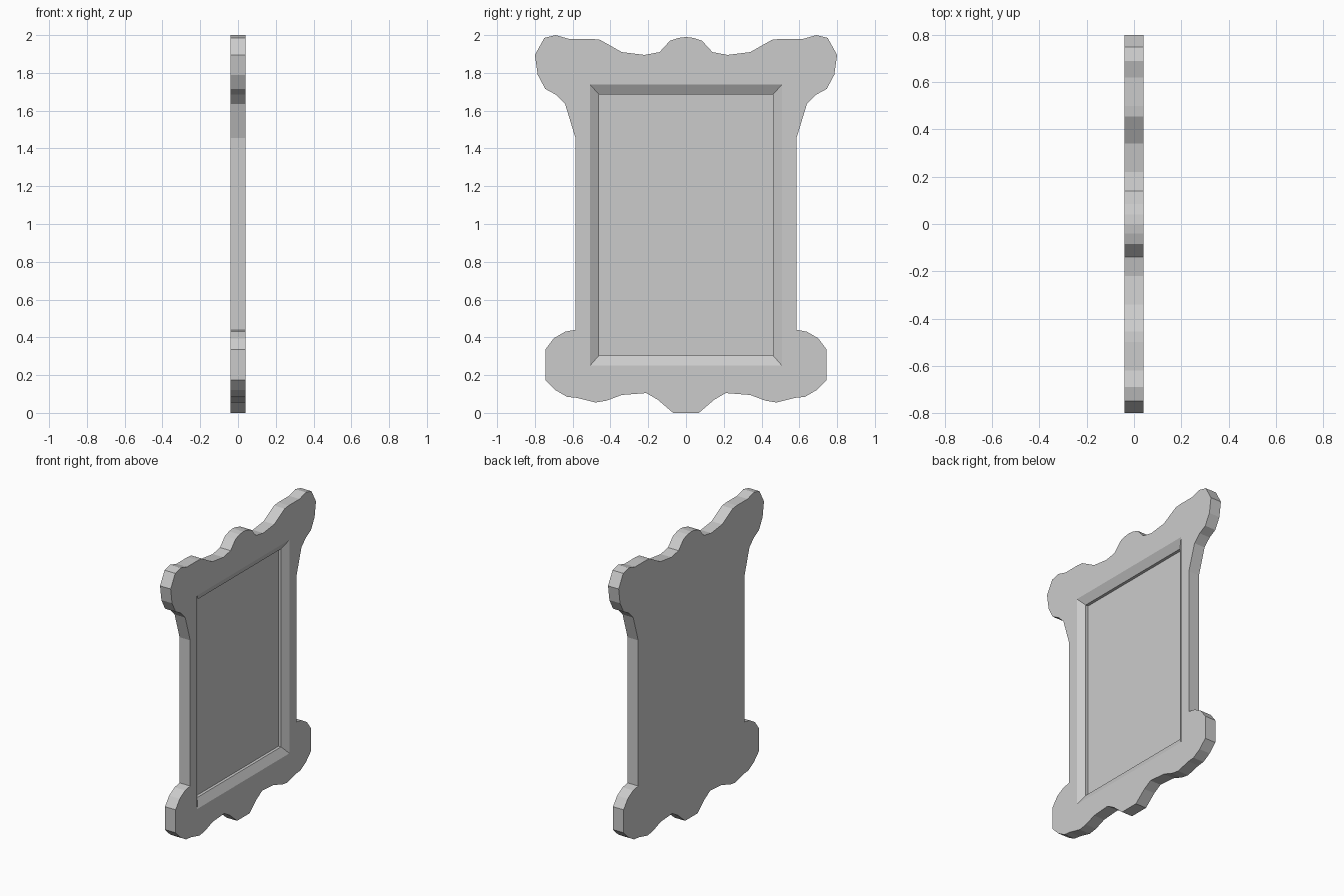
import bpy
import bmesh

cube = bpy.data.objects.get("Cube")
if cube:
    bpy.data.objects.remove(cube, do_unlink=True)

HALF = 0.041      # half thickness of the board
CHAMFER = 0.031   # depth of the sloped moulding
STEP = 0.02       # straight wall between moulding and panel

# One half of the scalloped outline (y, z), from top centre to bottom
half_outline = [
    (0, 1.99), (0.04, 1.985), (0.085, 1.97), (0.14, 1.91), (0.22, 1.895),
    (0.34, 1.91), (0.455, 1.975), (0.50, 1.98), (0.62, 1.98), (0.69, 2.0),
    (0.75, 1.985), (0.8, 1.895), (0.785, 1.79), (0.745, 1.715), (0.69, 1.685),
    (0.64, 1.635), (0.585, 1.455), (0.585, 0.44), (0.64, 0.43), (0.70, 0.395),
    (0.745, 0.335), (0.745, 0.175), (0.69, 0.12), (0.63, 0.085), (0.58, 0.08),
    (0.48, 0.055), (0.42, 0.065), (0.34, 0.095), (0.21, 0.105), (0.15, 0.07),
    (0.068, 0),
]
outline = half_outline + [(-y, z) for y, z in reversed(half_outline) if y > 0]


def rectangle(half_width, bottom, top):
    return [(-half_width, bottom), (half_width, bottom),
            (half_width, top), (-half_width, top)]


def ring(bm, points, x):
    return [bm.verts.new((x, y, z)) for y, z in points]


def loop_edges(bm, verts):
    edges = []
    for a, b in zip(verts, verts[1:] + verts[:1]):
        edges.append(bm.edges.get((a, b)) or bm.edges.new((a, b)))
    return edges


def bridge(bm, first, second):
    for i in range(len(first)):
        j = (i + 1) % len(first)
        bm.faces.new((first[i], first[j], second[j], second[i]))


bm = bmesh.new()

# Board: flat back and scalloped rim
back = ring(bm, outline, -HALF)
front = ring(bm, outline, HALF)
bm.faces.new(back)
bridge(bm, back, front)

# Recess: sloped moulding, short step, sunken panel
opening = ring(bm, rectangle(0.508, 0.25, 1.738), HALF)
inner = rectangle(0.46, 0.305, 1.685)
slope_end = ring(bm, inner, HALF - CHAMFER)
floor = ring(bm, inner, HALF - CHAMFER - STEP)
bridge(bm, opening, slope_end)
bridge(bm, slope_end, floor)
bm.faces.new(floor)

# Decorated face around the opening
bmesh.ops.triangle_fill(
    bm, use_beauty=True, normal=(1, 0, 0),
    edges=loop_edges(bm, front) + loop_edges(bm, opening))
bmesh.ops.recalc_face_normals(bm, faces=bm.faces[:])

mesh = bpy.data.meshes.new("ornate_frame")
bm.to_mesh(mesh)
bm.free()
frame = bpy.data.objects.new("ornate_frame", mesh)
bpy.context.collection.objects.link(frame)

# Plain grey finish
colour = (0.6, 0.6, 0.6, 1)
grey = bpy.data.materials.new("light_grey")
grey.use_nodes = True
grey.diffuse_color = colour
grey.node_tree.nodes["Principled BSDF"].inputs["Base Color"].default_value = colour
mesh.materials.append(grey)
